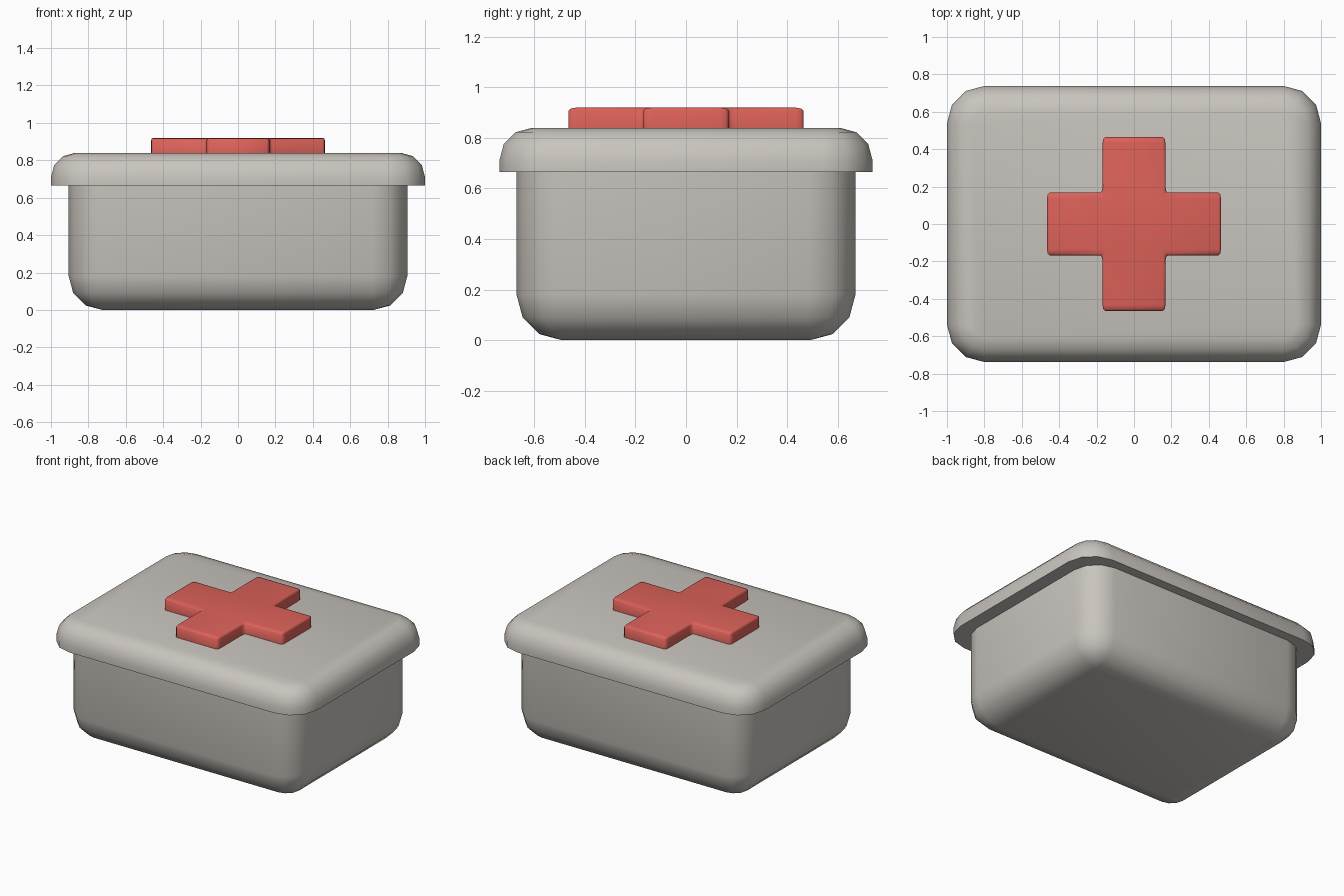
import bpy, bmesh, math

if "Cube" in bpy.data.objects:
    bpy.data.objects.remove(bpy.data.objects["Cube"])


def material(name, rgb):
    m = bpy.data.materials.new(name)
    m.diffuse_color = (*rgb, 1)
    m.use_nodes = True
    m.node_tree.nodes["Principled BSDF"].inputs["Base Color"].default_value = m.diffuse_color
    return m


grey = material("warm grey", (0.58, 0.55, 0.51))
red = material("soft red", (0.72, 0.12, 0.10))
SEG = 3  # steps in each quarter round


def finish(name, bm, mat, angle):
    bmesh.ops.recalc_face_normals(bm, faces=bm.faces)
    mesh = bpy.data.meshes.new(name)
    bm.to_mesh(mesh)
    bm.free()
    ob = bpy.data.objects.new(name, mesh)
    bpy.context.collection.objects.link(ob)
    mesh.materials.append(mat)
    bpy.ops.object.select_all(action='DESELECT')
    ob.select_set(True)
    bpy.context.view_layer.objects.active = ob
    bpy.ops.object.shade_smooth_by_angle(angle=math.radians(angle))
    return ob


def rounded_tray(name, hx, hy, corner, rim, z_open, z_round):
    """Rounded rectangle, square at z_open, edge rounded over at z_round."""
    bm = bmesh.new()
    sign = 1 if z_round > z_open else -1
    levels = [(0, z_open)]
    for i in range(SEG + 1):
        a = math.pi / 2 * i / SEG
        levels.append((rim * (1 - math.cos(a)),
                       z_round - sign * rim * (1 - math.sin(a))))
    rings = []
    for inset, z in levels:
        r = corner - inset
        ring = []
        for q, (sx, sy) in enumerate([(1, 1), (-1, 1), (-1, -1), (1, -1)]):
            for i in range(SEG + 1):
                a = math.pi / 2 * (q + i / SEG)
                ring.append(bm.verts.new((sx * (hx - corner) + r * math.cos(a),
                                          sy * (hy - corner) + r * math.sin(a), z)))
        rings.append(ring)
    n = len(rings[0])
    for lo, hi in zip(rings, rings[1:]):
        for i in range(n):
            j = (i + 1) % n
            bm.faces.new((lo[i], lo[j], hi[j], hi[i]))
    bm.faces.new(rings[0])
    bm.faces.new(rings[-1])
    bmesh.ops.remove_doubles(bm, verts=bm.verts, dist=0.0005)
    return finish(name, bm, grey, 40)


# Box body, rounded at the bottom, and overhanging lid, rounded on top
rounded_tray("box_body", 0.905, 0.67, 0.185, 0.18, 0.68, 0.0)
rounded_tray("lid", 1.0, 0.738, 0.20, 0.13, 0.665, 0.84)

# Raised cross: bevelled while squashed in y, so its bevel is wider along y
W, L, STRETCH = 0.168, 0.465, 2.5
outline = [(W, W), (W, L), (-W, L), (-W, W), (-L, W), (-L, -W),
           (-W, -W), (-W, -L), (W, -L), (W, -W), (L, -W), (L, W)]
bm = bmesh.new()
base = bm.faces.new([bm.verts.new((x, y / STRETCH, 0.835)) for x, y in outline])
ext = bmesh.ops.extrude_face_region(bm, geom=[base])
for v in ext["geom"]:
    if isinstance(v, bmesh.types.BMVert):
        v.co.z = 0.92
bmesh.ops.recalc_face_normals(bm, faces=bm.faces)
edges = [e for e in bm.edges if max(v.co.z for v in e.verts) > 0.9]
bmesh.ops.bevel(bm, geom=edges, offset=0.013, segments=2, profile=0.5,
                affect='EDGES', clamp_overlap=True)
for v in bm.verts:
    v.co.y *= STRETCH
finish("cross", bm, red, 50)
